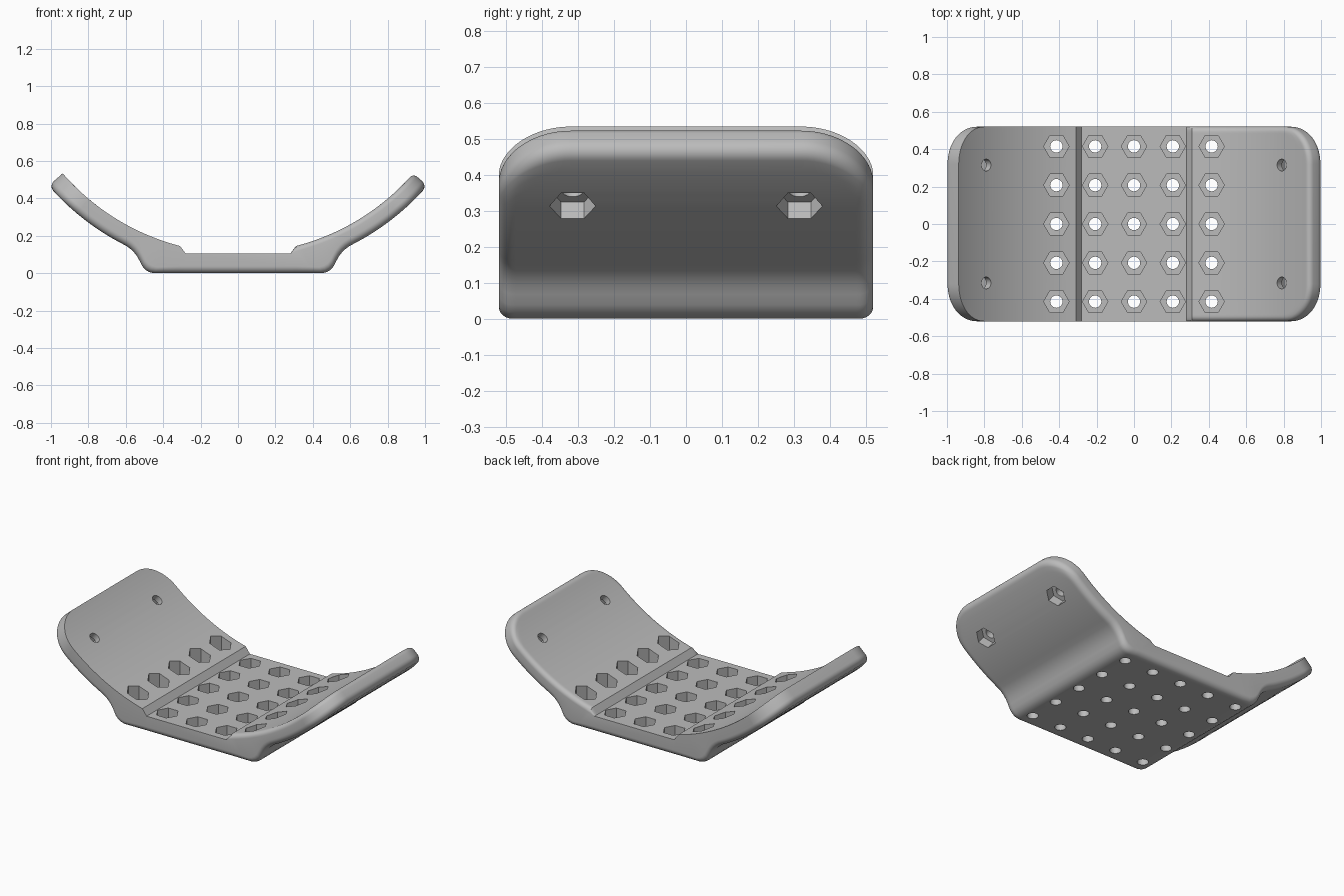
import bpy, bmesh
from math import sin, cos, pi, hypot, sqrt
from mathutils import Vector, Matrix

if "Cube" in bpy.data.objects:
    bpy.data.objects.remove(bpy.data.objects["Cube"])

HALF = 0.52                    # half depth in y
ZC, R_IN, THICK = 1.347, 1.241, 0.1   # flap arc centre height, radius, thickness
TIP, FOOT, STEP = 0.856, 0.464, 0.2525  # arc angles from the vertical
CORNER, FILLET, SOFT = 0.2, 0.038, 0.028
MID_R = R_IN + THICK / 2
LENGTH = (TIP - FOOT) * MID_R


def arc(angle, radius):
    return Vector((radius * sin(angle), 0, ZC - radius * cos(angle)))


def inset(e, r):
    """Depth of a rounded edge of radius r at distance e from the border."""
    return 0 if e >= r else r - sqrt(max(0, r * r - (r - e) ** 2))


def border_distance(u, d):
    if u < CORNER and d < CORNER:
        return max(0, CORNER - hypot(CORNER - u, CORNER - d))
    return min(u, d)


def half_section(tip_u, d, soft):
    """Inner and outer point pairs from the middle out to the flap tip."""
    pairs = [(Vector((0.28, 0, 0.105)), Vector((0.28, 0, 0)), 1, 0)]
    feet = [(.31, 0), (.40, 0), (.45, 0), (.475, .006), (.495, .018), (.512, .038),
            (.527, .068), (.542, .094), (.56, .116), (.58, .134)]
    for i, (x, z) in enumerate(feet):
        a = STEP + (FOOT - STEP) * i / len(feet)
        pairs.append((arc(a, R_IN), Vector((x, 0, z)), 1, soft))
    edge = [FILLET * (1 - cos(pi / 2 * k / 6)) for k in range(6)]
    rest = LENGTH - tip_u - FILLET
    us = [tip_u + o for o in edge] + [tip_u + FILLET + rest * k / 12 for k in range(13)]
    for u in reversed(us):
        a = TIP - u / MID_R
        pairs.append((arc(a, R_IN), arc(a, R_IN + THICK), u, soft))
    result = []
    for inner, outer, u, r in pairs:
        e = border_distance(u, d)
        way = (inner - outer).normalized()
        low = outer + way * inset(e, FILLET)
        high = inner - way * (inset(e, r) if r else 0)
        result.append((high, low))
    return result


def section(phi, side):
    """Closed ring of points across the bracket at one depth."""
    d = CORNER * (1 - cos(phi))
    tip_u = CORNER * (1 - sin(phi))
    y = side * (HALF - d)
    flip = lambda p: Vector((-p.x, 0, p.z))
    left = half_section(tip_u, d, SOFT)
    right = [(flip(a), flip(b)) for a, b in half_section(tip_u, d, 0)]
    row = right[::-1] + left
    shift = Vector((0, y, 0))
    return [a + shift for a, b in row], [b + shift for a, b in row]


# Curved bracket body, skinned through its sections
STEPS = 18
spots = [(pi / 2 * k / STEPS, -1) for k in range(STEPS + 1)]
spots += [(p, 1) for p, s in reversed(spots)]
bm = bmesh.new()
rings = []
for phi, side in spots:
    top, bottom = section(phi, side)
    rings.append([bm.verts.new(p) for p in top + bottom[::-1]])
n = len(rings[0])
for a, b in zip(rings, rings[1:]):
    for i in range(n):
        j = (i + 1) % n
        bm.faces.new((a[i], a[j], b[j], b[i]))
for ring in (rings[0], rings[-1]):
    for i in range(n // 2 - 1):
        bm.faces.new((ring[i], ring[i + 1], ring[n - 2 - i], ring[n - 1 - i]))
bmesh.ops.recalc_face_normals(bm, faces=bm.faces)
mesh = bpy.data.meshes.new("bracket_body")
bm.to_mesh(mesh)
bm.free()
body = bpy.data.objects.new("bracket_body", mesh)
bpy.context.collection.objects.link(body)

grey = bpy.data.materials.new("plain_grey")
grey.use_nodes = True
colour = (0.5, 0.5, 0.5, 1)
grey.diffuse_color = colour
grey.node_tree.nodes["Principled BSDF"].inputs["Base Color"].default_value = colour
mesh.materials.append(grey)


def prism(bm, sides, radius, length, matrix):
    bmesh.ops.create_cone(bm, cap_ends=True, segments=sides, radius1=radius,
                          radius2=radius, depth=length, matrix=matrix)


# Cutters: hexagonal nut pockets and round bolt holes
pockets, bores = bmesh.new(), bmesh.new()
turn = Matrix.Rotation(pi / 2, 4, "Z")
PITCH = 0.2075
for i in range(-2, 3):
    for j in range(-2, 3):
        at = Vector((i * PITCH, j * PITCH, 0))
        prism(pockets, 6, 0.068, 0.4, Matrix.Translation(at + Vector((0, 0, 0.24))) @ turn)
        prism(bores, 24, 0.033, 0.5, Matrix.Translation(at))
for sx in (-1, 1):
    for sy in (-1, 1):
        angle = sx * 0.69
        tilt = Matrix.Rotation(-angle, 4, "Y")
        y = Vector((0, sy * 0.315, 0))
        # pocket opens on the outer face and leaves a thin inner floor
        prism(pockets, 6, 0.064, 0.2,
              Matrix.Translation(arc(angle, R_IN + 0.14) + y) @ tilt)
        prism(bores, 24, 0.032, 0.4, Matrix.Translation(arc(angle, R_IN) + y) @ tilt)

bpy.context.view_layer.objects.active = body
body.select_set(True)
for name, cut in (("nut_pockets", pockets), ("bolt_holes", bores)):
    # every pocket keeps a corner pointing along its row
    data = bpy.data.meshes.new(name)
    bmesh.ops.recalc_face_normals(cut, faces=cut.faces)
    cut.to_mesh(data)
    cut.free()
    cutter = bpy.data.objects.new(name, data)
    cutter.hide_render = True
    bpy.context.collection.objects.link(cutter)
    mod = body.modifiers.new(name, "BOOLEAN")
    mod.operation, mod.solver, mod.object = "DIFFERENCE", "EXACT", cutter
    bpy.ops.object.modifier_apply(modifier=mod.name)
    bpy.data.objects.remove(cutter)

bpy.ops.object.shade_smooth_by_angle(angle=pi / 6)
